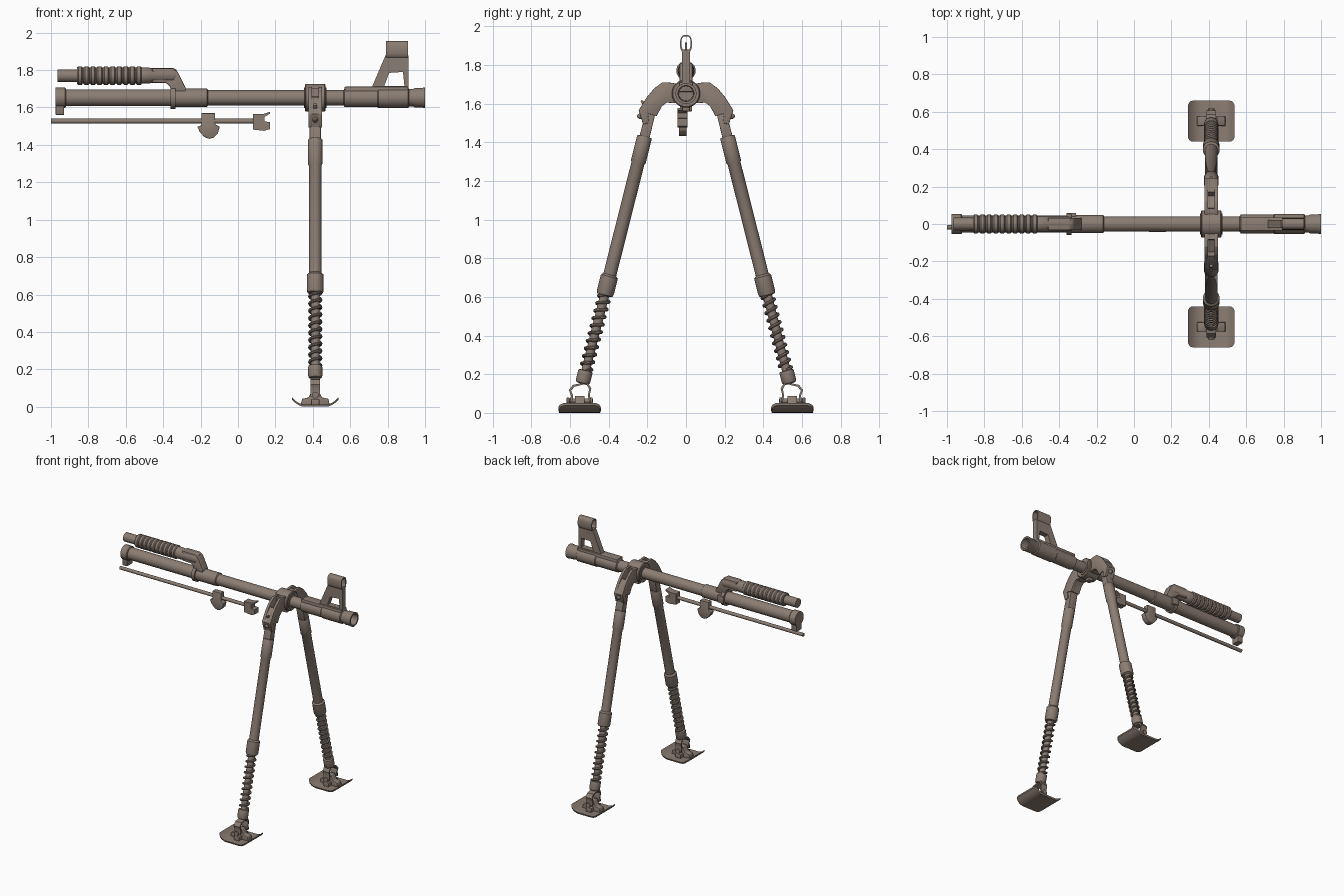
import bpy, bmesh, math
from mathutils import Vector

if "Cube" in bpy.data.objects:
    bpy.data.objects.remove(bpy.data.objects["Cube"])

BZ = 1.652      # bore axis height
LX = 0.413      # bipod position along barrel

# Brown-grey metal
metal = bpy.data.materials.new("brown_metal")
metal.diffuse_color = (.26, .205, .17, 1)
metal.use_nodes = True
metal.node_tree.nodes["Principled BSDF"].inputs["Base Color"].default_value = metal.diffuse_color


def finish(bm, name):
    bmesh.ops.recalc_face_normals(bm, faces=bm.faces)
    me = bpy.data.meshes.new(name)
    bm.to_mesh(me)
    bm.free()
    me.shade_smooth()
    me.set_sharp_from_angle(angle=math.radians(35))
    me.materials.append(metal)
    ob = bpy.data.objects.new(name, me)
    bpy.context.collection.objects.link(ob)
    return ob


def lathe(name, prof, origin, axis=(1, 0, 0), n=32):
    """Revolve (distance, radius) points about an axis; ends are capped."""
    o, a = Vector(origin), Vector(axis).normalized()
    u = a.orthogonal().normalized()
    v = a.cross(u)
    bm = bmesh.new()
    rings = []
    for t, r in prof:
        rings.append([bm.verts.new(o + a * t + r * (u * math.cos(k * math.tau / n) + v * math.sin(k * math.tau / n)))
                      for k in range(n)])
    for p, q in zip(rings, rings[1:]):
        for k in range(n):
            bm.faces.new((p[k], p[(k + 1) % n], q[(k + 1) % n], q[k]))
    bm.faces.new(rings[0])
    bm.faces.new(rings[-1])
    return finish(bm, name)


def put(p, d, plane):
    return (p[0], d, p[1]) if plane == "xz" else (d, p[0], p[1])


def prism(name, pts, lo, hi, plane="xz", bevel=0.0):
    """Extrude a profile between lo and hi along the remaining axis."""
    bm = bmesh.new()
    a, b = [[bm.verts.new(put(p, d, plane)) for p in pts] for d in (lo, hi)]
    bm.faces.new(a)
    bm.faces.new(b)
    for k in range(len(pts)):
        j = (k + 1) % len(pts)
        bm.faces.new((a[k], a[j], b[j], b[k]))
    bmesh.ops.recalc_face_normals(bm, faces=bm.faces)
    if bevel:
        bmesh.ops.bevel(bm, geom=bm.edges[:], offset=bevel, segments=2, affect='EDGES', profile=0.5)
    return finish(bm, name)


def frame(name, outer, inner, lo, hi, plane="xz"):
    """Extruded outline with a matching hole."""
    bm = bmesh.new()
    o0, i0, o1, i1 = [[bm.verts.new(put(p, d, plane)) for p in ps] for d in (lo, hi) for ps in (outer, inner)]
    n = len(outer)
    for p, q in ((o0, i0), (o1, i1), (o0, o1), (i0, i1)):
        for k in range(n):
            j = (k + 1) % n
            bm.faces.new((p[k], p[j], q[j], q[k]))
    return finish(bm, name)


def box(name, x, y, z, bevel=0.004):
    return prism(name, [(x[0], z[0]), (x[1], z[0]), (x[1], z[1]), (x[0], z[1])], y[0], y[1], bevel=bevel)


def oval(cy, cz, ry, rz, n=28):
    """Slightly squared oval."""
    def f(c):
        return math.copysign(abs(c) ** .75, c)
    return [(cy + ry * f(math.cos(k * math.tau / n)), cz + rz * f(math.sin(k * math.tau / n))) for k in range(n)]


def foot_plate(name, cx, cy):
    """Sole with upturned ends and rounded plan corners."""
    half = [(.0, 0, .11), (.055, 0, .11), (.075, .003, .11), (.093, .011, .11),
            (.108, .022, .108), (.117, .031, .101), (.125, .038, .086)]
    st = [(-x, z, w) for x, z, w in half[:0:-1]] + half
    bm = bmesh.new()
    rows = []
    for x, z, w in st:
        t = z + .012
        rows.append([bm.verts.new((cx + x, cy + y, h)) for y, h in ((-w + .004, z), (w - .004, z), (w, t), (-w, t))])
    for p, q in zip(rows, rows[1:]):
        for k in range(4):
            bm.faces.new((p[k], p[(k + 1) % 4], q[(k + 1) % 4], q[k]))
    bm.faces.new(rows[0])
    bm.faces.new(rows[-1])
    return finish(bm, name)


# Barrel with steps, muzzle collar and open bore
lathe("barrel", [(-.97, .045), (-.34, .045), (-.34, .049), (-.165, .049), (-.16, .041), (.565, .041), (.57, .05),
                 (.745, .05), (.75, .054), (.91, .054), (.915, .046), (.935, .046), (.945, .051), (.985, .051),
                 (.99, .054), (1, .054), (1, .041), (.88, .037)], (0, 0, BZ), n=40)
lathe("barrel_rear_ring", [(-.975, .054), (-.925, .054), (-.92, .05)], (0, 0, BZ))
box("barrel_rear_lug", (-.975, -.93), (-.032, .032), (1.56, 1.66))
lathe("gas_block_ring", [(-.362, .06), (-.335, .06)], (0, 0, BZ))
box("gas_block_clamp", (-.36, -.31), (.02, .06), (1.625, 1.68))

# Gas tube with ribbed middle
prof = [(-.965, .034), (-.862, .034), (-.86, .045)]
for k in range(10):
    x = -.86 + k * .035
    prof += [(x + .002, .046), (x + .006, .05), (x + .024, .05), (x + .028, .046), (x + .03, .043), (x + .034, .043)]
prof += [(-.475, .043), (-.47, .04), (-.345, .04), (-.33, .032)]
lathe("ribbed_gas_tube", prof, (0, 0, 1.77))
prism("gas_block_ramp", [(-.345, 1.809), (-.322, 1.79), (-.28, 1.705), (-.28, 1.68), (-.36, 1.68), (-.362, 1.71),
                         (-.385, 1.731), (-.46, 1.733), (-.46, 1.809)], -.033, .033, bevel=.006)

# Rod below the barrel with its two fittings
RY = -.017
lathe("cleaning_rod", [(-1, .013), (.10, .013)], (0, RY, 1.527), n=20)
prism("rod_lug", [(-.195, 1.57), (-.122, 1.57), (-.122, 1.51), (-.098, 1.497), (-.108, 1.46), (-.13, 1.438),
                  (-.155, 1.432), (-.18, 1.442), (-.205, 1.47), (-.217, 1.497), (-.195, 1.505)],
      RY - .02, RY + .02, bevel=.003)
prism("rod_end_bracket", [(.08, 1.565), (.135, 1.565), (.17, 1.577), (.172, 1.567), (.142, 1.55), (.142, 1.525),
                          (.172, 1.522), (.172, 1.485), (.14, 1.475), (.08, 1.482)], RY - .026, RY + .026)

# Front sight: pierced post, hood and aiming pin
frame("sight_post", [(.71, 1.695), (.785, 1.87), (.912, 1.87), (.912, 1.695)],
      [(.782, 1.715), (.808, 1.785), (.882, 1.79), (.89, 1.715)], -.021, .021)
box("sight_base", (.57, .91), (-.035, .035), (1.66, 1.711))
frame("sight_hood", oval(0, 1.908, .031, .047), oval(0, 1.912, .024, .036), .79, .91, "yz")
box("sight_hood_foot", (.785, .912), (-.021, .021), (1.84, 1.879))
lathe("sight_pin", [(0, .007), (.045, .005)], (.85, 0, 1.87), (0, 0, 1), 12)

# Bipod clamp round the barrel
lathe("bipod_clamp", [(-.055, .068), (-.05, .073), (.05, .073), (.055, .068)], (LX, 0, BZ), n=40)
lathe("clamp_inner_rim", [(-.06, .055), (.06, .055)], (LX, 0, BZ))
box("clamp_catch", (LX - .02, LX + .02), (-.02, .02), (1.56, 1.60))

for s, side in ((1, "left"), (-1, "right")):
    def at(z):      # point on the leg axis at a given height
        return Vector((LX, s * (.215 + .252 * (1.425 - z)), z))
    down = at(0) - at(1)
    L = down.length

    # Yoke arm: two cheeks over a recessed core, so the top is slotted
    under = [(.245, 1.565), (.222, 1.492), (.19, 1.50), (.197, 1.548), (.152, 1.535), (.125, 1.585), (.10, 1.605),
             (.03, 1.60)]
    cheek = [(.03, 1.70), (.08, 1.708), (.122, 1.71), (.165, 1.678), (.205, 1.63)] + under
    core = [(.03, 1.70), (.083, 1.704), (.085, 1.66), (.15, 1.625), (.172, 1.655), (.205, 1.625)] + under
    for lo, hi, tag in ((-.037, -.017, "rear_cheek"), (.017, .037, "front_cheek")):
        prism(f"{side}_yoke_{tag}", [(s * y, z) for y, z in cheek], LX + lo, LX + hi, "yz", bevel=.003)
    prism(side + "_yoke_core", [(s * y, z) for y, z in core], LX - .018, LX + .018, "yz")
    lathe(side + "_latch_button", [(0, .018), (.03, .014), (.042, .005)], (LX, s * .212, 1.535), (0, s, 0), 20)
    if s < 0:
        prism("latch_lever", [(-.205, 1.60), (-.215, 1.58), (-.235, 1.61), (-.23, 1.62)], LX - .01, LX + .01, "yz")
    # Leg tongue
    prism(side + "_leg_tongue", [(at(z).y + d, z + d * s * .25) for z, d in
                                 ((1.555, -.024), (1.555, .024), (1.40, .026), (1.40, -.026))],
          LX - .03, LX + .03, "yz", bevel=.003)
    # Tube with collars
    lathe(side + "_leg_tube",
          [((1.43 - z) * L, r) for z, r in ((1.43, .036), (1.425, .039), (1.30, .039), (1.29, .034), (.715, .034),
                                            (.705, .045), (.62, .045), (.61, .041), (.605, .024), (.22, .022),
                                            (.218, .036), (.21, .038), (.165, .038), (.155, .034), (.15, .02))],
          at(1.43), down)
    # Spring, swept as a tube along a helix
    a, n, m = down.normalized(), 10 * 18, 8
    u = Vector((1, 0, 0))
    v = a.cross(u)
    bm = bmesh.new()
    rings = []
    for k in range(n + 1):
        t = k / 18 * math.tau
        out = u * math.cos(t) + v * math.sin(t)
        p = at(.61 - .39 * k / n) + .030 * out
        rings.append([bm.verts.new(p + .0085 * (out * math.cos(j * math.tau / m) + a * math.sin(j * math.tau / m)))
                      for j in range(m)])
    for p, q in zip(rings, rings[1:]):
        for j in range(m):
            bm.faces.new((p[j], p[(j + 1) % m], q[(j + 1) % m], q[j]))
    finish(bm, side + "_leg_spring")

    # Stirrup joining leg to foot
    fy = s * .55
    outer = [(-.060, .055), (-.052, .09), (-.060, .125), (-.042, .16), (.035, .145), (.056, .118), (.045, .09),
             (.05, .055)]
    inner = [(-.049, .06), (-.042, .09), (-.049, .122), (-.034, .15), (.028, .135), (.044, .114), (.034, .09),
             (.038, .06)]
    prism(side + "_stirrup", [(fy + s * y, z) for y, z in outer + inner[::-1]], LX - .026, LX + .026, "yz")
    lathe(side + "_foot_pin", [(-.068, .008), (-.066, .018), (-.055, .018), (-.053, .012), (.053, .012),
                               (.055, .018), (.066, .018), (.068, .008)], (LX, fy, .062), (0, 1, 0), 20)
    # Foot: raised cross and upturned plate
    prism(side + "_foot_rib", [(LX - .078, .008), (LX - .07, .042), (LX - .035, .05), (LX - .018, .088),
                               (LX + .018, .088), (LX + .035, .05), (LX + .07, .042), (LX + .078, .008)],
          fy - .025, fy + .025, bevel=.003)
    box(side + "_foot_cross_rib", (LX - .022, LX + .022), (fy - .06, fy + .06), (.006, .042))
    foot_plate(side + "_foot_plate", LX, fy)
